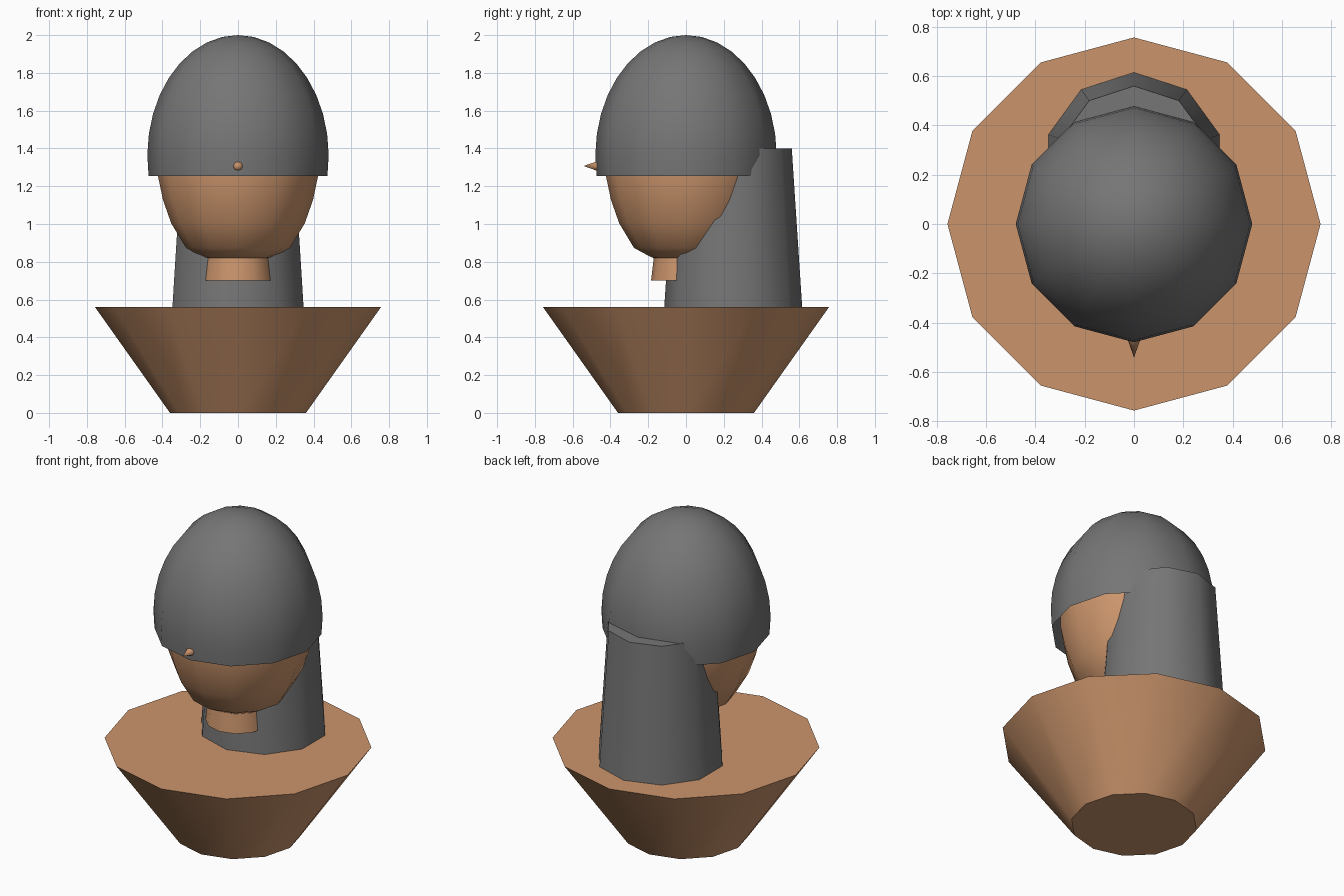
import bpy, bmesh, math
from mathutils import Matrix

if "Cube" in bpy.data.objects:
    bpy.data.objects.remove(bpy.data.objects["Cube"])


def material(name, rgb):
    m = bpy.data.materials.new(name)
    m.diffuse_color = (*rgb, 1.0)
    m.use_nodes = True
    m.node_tree.nodes["Principled BSDF"].inputs["Base Color"].default_value = m.diffuse_color
    return m


SKIN = material("tan skin", (0.60, 0.30, 0.15))
GREY = material("dark grey", (0.18, 0.18, 0.18))


def lathe(name, profile, sides, mat, loc=(0, 0, 0), cap=True, matrix=None):
    """Turn a bottom-to-top (radius, z) profile; one corner points along +y."""
    bm = bmesh.new()
    rings = []
    for r, z in profile:
        if r < 1e-4:
            rings.append([bm.verts.new((0, 0, z))] * sides)
            continue
        rings.append([bm.verts.new((r * math.sin(a), r * math.cos(a), z))
                      for a in (2 * math.pi * i / sides for i in range(sides))])
    for low, high in zip(rings, rings[1:]):
        for i in range(sides):
            j = (i + 1) % sides
            corners = [low[j], low[i], high[i], high[j]]
            bm.faces.new(list(dict.fromkeys(corners)))
    if cap:
        if profile[0][0] > 1e-4:
            bm.faces.new(rings[0])
        if profile[-1][0] > 1e-4:
            bm.faces.new(rings[-1][::-1])
    if matrix:
        bmesh.ops.transform(bm, matrix=matrix, verts=bm.verts)
    if cap:
        bmesh.ops.recalc_face_normals(bm, faces=bm.faces)
    mesh = bpy.data.meshes.new(name)
    bm.to_mesh(mesh)
    bm.free()
    mesh.materials.append(mat)
    obj = bpy.data.objects.new(name, mesh)
    obj.location = loc
    bpy.context.collection.objects.link(obj)
    bpy.ops.object.select_all(action='DESELECT')
    obj.select_set(True)
    bpy.context.view_layer.objects.active = obj
    bpy.ops.object.shade_smooth_by_angle(angle=math.radians(45))
    return obj


# Bust: flared shoulders
lathe("shoulders", [(0.36, 0), (0.757, 0.56)], 12, SKIN)

# Short neck under the chin
lathe("neck", [(0.185, 0.70), (0.165, 0.87)], 12, SKIN)

# Egg-shaped head, its top hidden by the cap of hair
lathe("head", [(0, 0.81), (0.09, 0.812), (0.18, 0.822), (0.275, 0.873), (0.354, 1.005),
               (0.397, 1.127), (0.423, 1.25), (0.425, 1.38), (0.39, 1.58),
               (0.27, 1.78), (0, 1.90)], 12, SKIN)

# Hair cap: open half-egg shell
rim, centre, height, radius = 1.255, 1.36, 0.64, 0.48
start = math.asin((rim - centre) / height)
dome = []
for i in range(11):
    a = start + (math.pi / 2 - start) * i / 10
    dome.append((radius * math.cos(a), centre + height * math.sin(a)))
lathe("hair_cap", dome, 12, GREY, cap=False)

# Long hair hanging behind the head
lathe("back_hair", [(0.369, 0.50), (0.31, 1.40)], 10, GREY, loc=(0, 0.25, 0))

# Small pointed nose facing the front
lathe("nose", [(0.03, 0), (0, 0.085)], 8, SKIN, loc=(0, -0.457, 1.307),
      matrix=Matrix.Rotation(math.radians(90), 4, 'X'))
